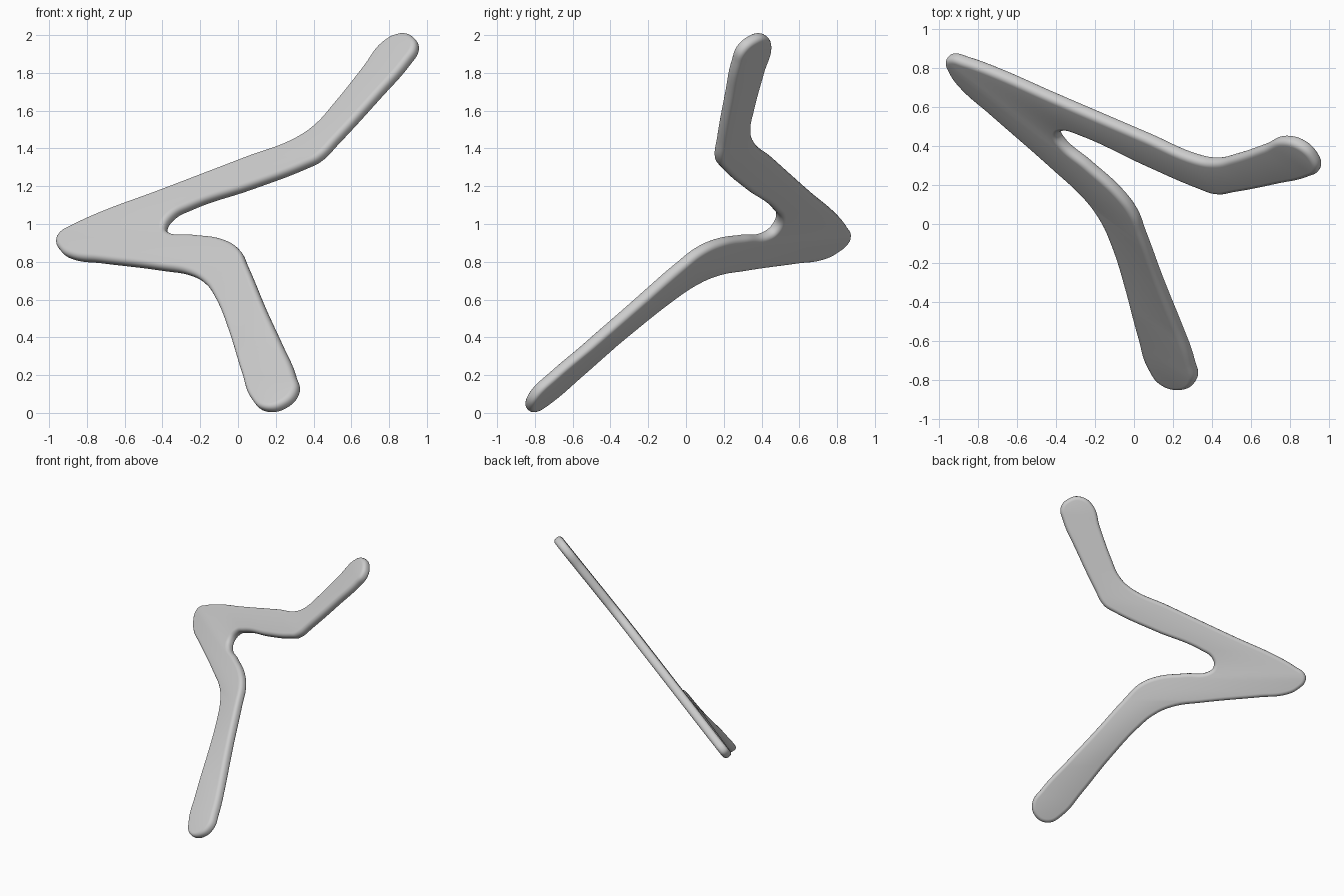
import bpy
from mathutils import Vector, Matrix

cube = bpy.data.objects.get("Cube")
if cube:
    bpy.data.objects.remove(cube, do_unlink=True)

# Tilted plane of the flat body: y = SLOPE_X * x + SLOPE_Z * z + OFFSET
SLOPE_X, SLOPE_Z, OFFSET = -0.767, 0.883, -0.69
ROUNDING = 0.028

normal = Vector((-SLOPE_X, 1, -SLOPE_Z)).normalized()
side = Vector((1, SLOPE_X, 0)).normalized()
rise = normal.cross(side)
origin = Vector((0, OFFSET, 0))
frame = Matrix((side, rise, normal)).transposed().to_4x4()
frame.translation = origin

# Outline as width and height, one group per stretch of the edge
apex_tip = [(-.86, .99), (-.93, .95), (-.955, .91), (-.935, .855), (-.88, .82), (-.73, .8)]
lower_outer = [(-.41, .76), (-.25, .73), (-.167, .68), (-.11, .6), (-.03, .41), (.04, .19)]
lower_tip = [(.09, .055), (.155, .006), (.245, .04), (.305, .125), (.29, .215)]
lower_inner = [(.22, .38), (.14, .56), (.05, .78), (.01, .86), (-.07, .91), (-.23, .935)]
notch = [(-.365, .95), (-.38, .98), (-.35, 1.03), (-.26, 1.08)]
upper_inner = [(.06, 1.19), (.35, 1.3), (.43, 1.34), (.53, 1.44), (.75, 1.68)]
upper_tip = [(.9, 1.85), (.95, 1.93), (.93, 1.985), (.865, 2), (.77, 1.95)]
upper_outer = [(.67, 1.82), (.51, 1.62), (.42, 1.52), (.32, 1.45), (.06, 1.35), (-.41, 1.17), (-.73, 1.05)]
outline = (apex_tip + lower_outer + lower_tip + lower_inner
           + notch + upper_inner + upper_tip + upper_outer)


def to_plane(x, z):
    """Drop a front outline point onto the tilted plane, in plane coordinates."""
    point = Vector((x, SLOPE_X * x + SLOPE_Z * z + OFFSET, z)) - origin
    return point.dot(side), point.dot(rise), 0


# Body: smooth closed curve, filled and given a rounded rim
curve = bpy.data.curves.new("throwing_stick", "CURVE")
curve.dimensions = "2D"
curve.fill_mode = "BOTH"
curve.extrude = 0.006
curve.bevel_depth = ROUNDING
curve.bevel_resolution = 4
curve.offset = -ROUNDING
curve.resolution_u = 8
spline = curve.splines.new("BEZIER")
spline.bezier_points.add(len(outline) - 1)
for knot, (x, z) in zip(spline.bezier_points, outline):
    knot.co = to_plane(x, z)
    knot.handle_left_type = knot.handle_right_type = "AUTO"
spline.use_cyclic_u = True

body = bpy.data.objects.new("throwing_stick", curve)
bpy.context.collection.objects.link(body)
bpy.ops.object.select_all(action="DESELECT")
body.select_set(True)
bpy.context.view_layer.objects.active = body
bpy.ops.object.convert(target="MESH")
body = bpy.context.object
body.data.transform(frame)

# Slight twist of the lower arm about its centre line
elbow = Vector((-0.04, SLOPE_X * -0.04 + SLOPE_Z * 0.75 + OFFSET, 0.75))
tip = Vector((0.2, SLOPE_X * 0.2 + SLOPE_Z * 0.08 + OFFSET, 0.08))
across = (tip - elbow).normalized().cross(normal)
for vertex in body.data.vertices:
    amount = min(max((elbow.z - vertex.co.z) / 0.4, 0), 1)
    inward = (vertex.co - elbow).dot(across)
    vertex.co += normal * 0.2 * amount * inward

# Material
grey = bpy.data.materials.new("plain grey")
grey.use_nodes = True
colour = (0.6, 0.6, 0.6, 1)
grey.diffuse_color = colour
grey.node_tree.nodes["Principled BSDF"].inputs["Base Color"].default_value = colour
body.data.materials.clear()
body.data.materials.append(grey)

# Weld the rim to the faces and shade smoothly
weld = body.modifiers.new("weld", "WELD")
weld.merge_threshold = 0.0005
bpy.ops.object.modifier_apply(modifier="weld")
bpy.ops.object.shade_smooth_by_angle()
